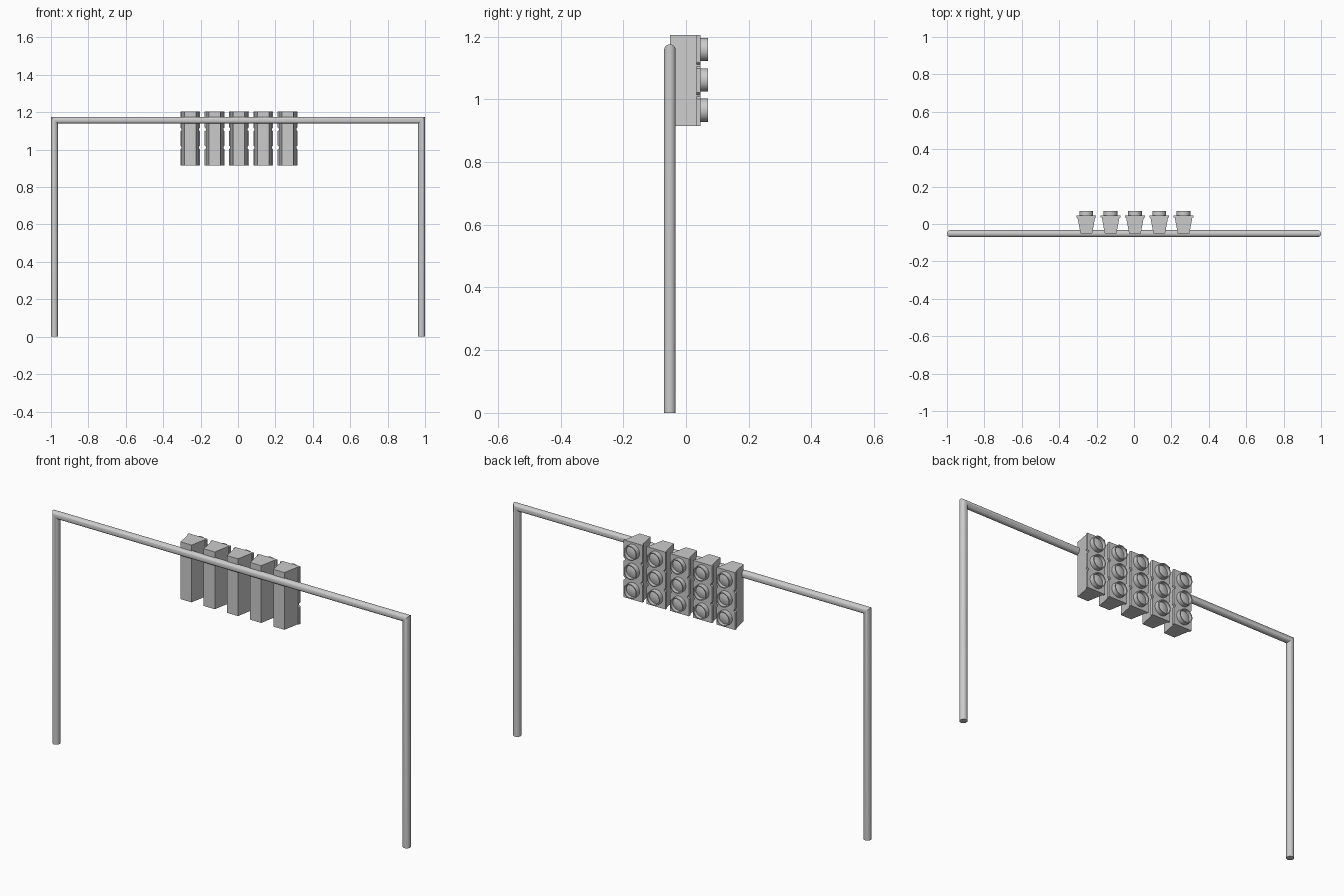
import bpy, bmesh, math

if "Cube" in bpy.data.objects:
    bpy.data.objects.remove(bpy.data.objects["Cube"])

TAU = math.tau


def loft(name, rings, closed=False, smooth=False):
    """Skin a list of equal-length point rings; cap the ends unless closed."""
    bm = bmesh.new()
    vs = [[bm.verts.new(p) for p in r] for r in rings]
    n = len(vs[0])
    pairs = list(zip(vs, vs[1:])) + ([(vs[-1], vs[0])] if closed else [])
    for a, b in pairs:
        for i in range(n):
            j = (i + 1) % n
            bm.faces.new((a[i], a[j], b[j], b[i]))
    if not closed:
        bm.faces.new(vs[0])
        bm.faces.new(vs[-1])
    bmesh.ops.recalc_face_normals(bm, faces=bm.faces)
    me = bpy.data.meshes.new(name)
    bm.to_mesh(me)
    bm.free()
    ob = bpy.data.objects.new(name, me)
    bpy.context.collection.objects.link(ob)
    if smooth:
        bpy.ops.object.select_all(action='DESELECT')
        bpy.context.view_layer.objects.active = ob
        ob.select_set(True)
        bpy.ops.object.shade_smooth_by_angle(angle=math.radians(35))
    return ob


def circle(x, y, z, r, n=32):
    return [(x + r * math.cos(TAU * i / n), y, z + r * math.sin(TAU * i / n))
            for i in range(n)]


# Gantry: one round pipe with mitred corners
R, PX, PY, PZ, N = 0.0185, 0.9815, -0.0515, 1.157, 32
ang = [TAU * i / N for i in range(N)]


def pipe_ring(side, foot):
    # u runs across the leg, outward; at the corner it also lifts the ring
    return [(side * (PX + R * math.cos(a)), PY + R * math.sin(a),
             0 if foot else PZ + R * math.cos(a)) for a in ang]


loft("gantry_pipe", [pipe_ring(-1, True), pipe_ring(-1, False),
                     pipe_ring(1, False), pipe_ring(1, True)], smooth=True)

# Signal heads: five tapered housings, each with a notched rim and three lamps
Z0, Z1 = 0.915, 1.205
H = (Z1 - Z0) / 3
BACK, RIM0, RIM1, FRONT = -0.0515, 0.034, 0.046, 0.07


def rect(cx, y, w):
    return [(cx - w, y, Z0), (cx + w, y, Z0), (cx + w, y, Z1), (cx - w, y, Z1)]


def rim_ring(cx, y):
    w, d, h = 0.053, 0.008, 0.007
    right = [(w, Z0)]
    for k in (1, 2):
        z = Z0 + k * H
        right += [(w, z - h - 0.003), (w - d, z - h + 0.004),
                  (w - d, z + h - 0.004), (w, z + h + 0.003)]
    right.append((w, Z1))
    pts = right + [(-x, z) for x, z in reversed(right)]
    return [(cx + x, y, z) for x, z in pts]


for i in range(5):
    cx = 0.005 + (i - 2) * 0.13
    loft(f"signal_housing_{i + 1}", [rect(cx, BACK, 0.031), rect(cx, RIM0, 0.047)])
    loft(f"signal_rim_{i + 1}", [rim_ring(cx, RIM0), rim_ring(cx, RIM1)])
    for k in range(3):
        z = Z0 + (k + 0.5) * H + 0.002
        # Hood and recessed lens as one turned profile
        profile = [(RIM1 - 0.004, 0.037), (FRONT, 0.037), (FRONT, 0.032),
                   (0.054, 0.031), (0.058, 0.018), (0.060, 0.006)]
        loft(f"lamp_{i + 1}_{k + 1}", [circle(cx, y, z, r) for y, r in profile],
             smooth=True)
